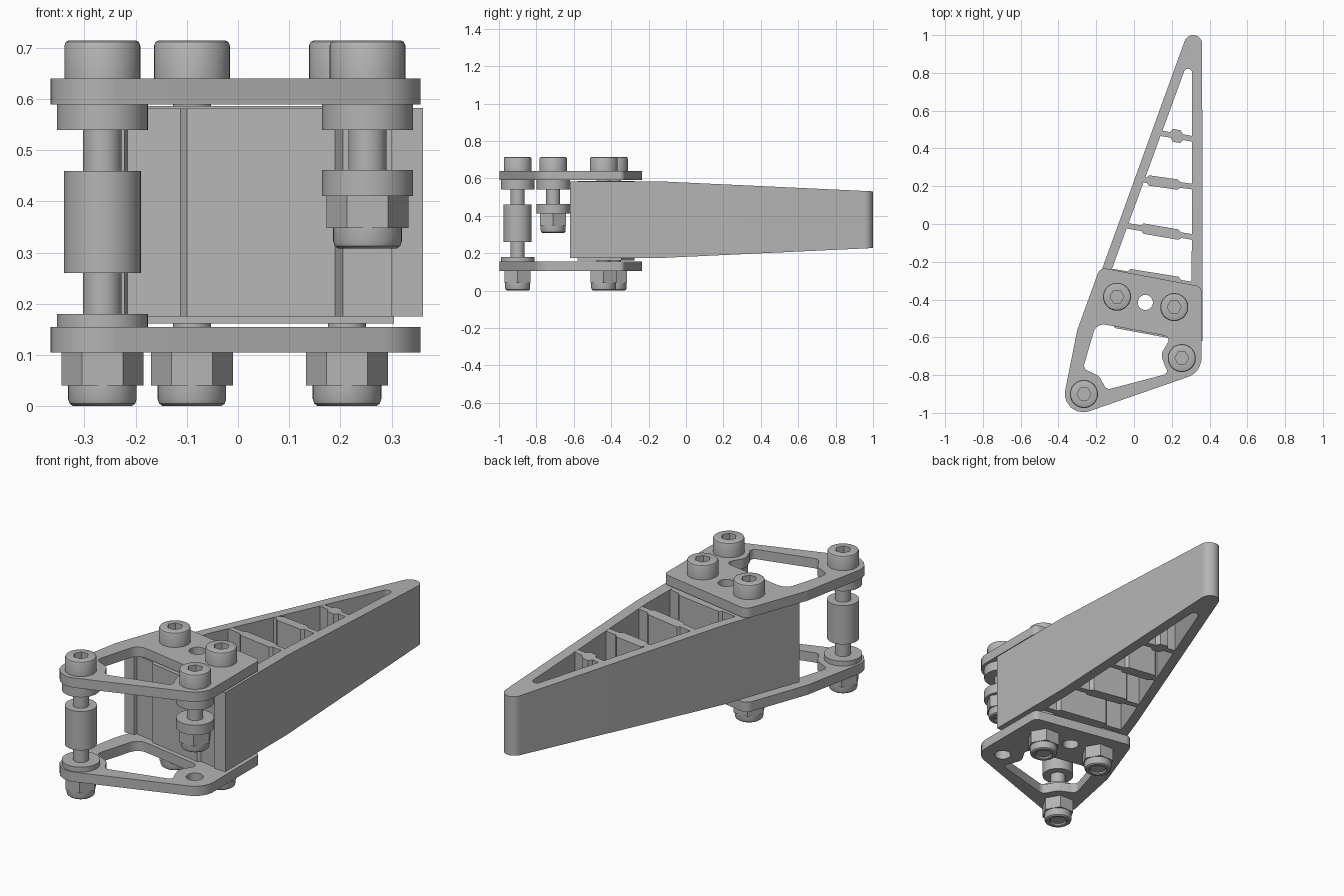
import bpy, bmesh, math
from mathutils import Vector

cube = bpy.data.objects.get("Cube")
if cube:
    bpy.data.objects.remove(cube, do_unlink=True)

GREY = (0.46, 0.46, 0.46, 1)
mat = bpy.data.materials.new("plain grey")
mat.use_nodes = True
mat.diffuse_color = GREY
mat.node_tree.nodes["Principled BSDF"].inputs["Base Color"].default_value = GREY


def finish(name, bm):
    """Turn a bmesh into a cleaned, smooth-by-angle object."""
    bmesh.ops.remove_doubles(bm, verts=bm.verts, dist=1e-5)
    bmesh.ops.recalc_face_normals(bm, faces=bm.faces)
    me = bpy.data.meshes.new(name)
    bm.to_mesh(me)
    bm.free()
    me.materials.clear()
    me.materials.append(mat)
    ob = bpy.data.objects.new(name, me)
    bpy.context.collection.objects.link(ob)
    bpy.ops.object.select_all(action='DESELECT')
    ob.select_set(True)
    bpy.context.view_layer.objects.active = ob
    bpy.ops.object.shade_smooth_by_angle(angle=math.radians(30))
    return ob


def rounded(corners, steps=8):
    """Polygon from (x, y, radius) corners, each replaced by an arc."""
    out = []
    for i, (x, y, r) in enumerate(corners):
        p = Vector((x, y))
        a = (Vector(corners[i - 1][:2]) - p).normalized()
        b = (Vector(corners[(i + 1) % len(corners)][:2]) - p).normalized()
        if r == 0:
            out.append((x, y))
            continue
        half = a.angle(b) / 2
        centre = p + (a + b).normalized() * (r / math.sin(half))
        s = p + a * (r / math.tan(half)) - centre
        e = p + b * (r / math.tan(half)) - centre
        for k in range(steps + 1):
            d = s.lerp(e, k / steps).normalized() * r
            out.append(tuple(centre + d))
    return out


def circle(x, y, r, n=32):
    return [(x + r * math.cos(2 * math.pi * k / n),
             y + r * math.sin(2 * math.pi * k / n)) for k in range(n)]


def taper(z, y):
    """Blade height shrinks towards the tip."""
    t = max(0, (y + 0.12) / 1.12)
    return 0.379 + (z - 0.379) * (1 - 0.257 * t)


def prism(name, loops, z0, z1, tapered=False):
    """Extrude an outline (first loop) with holes (other loops)."""
    cu = bpy.data.curves.new(name, 'CURVE')
    cu.dimensions = '2D'
    cu.fill_mode = 'BOTH'
    cu.extrude = (z1 - z0) / 2
    for loop in loops:
        sp = cu.splines.new('POLY')
        sp.points.add(len(loop) - 1)
        for pt, (x, y) in zip(sp.points, loop):
            pt.co = (x, y, 0, 1)
        sp.use_cyclic_u = True
    tmp = bpy.data.objects.new(name + "_profile", cu)
    bpy.context.collection.objects.link(tmp)
    dg = bpy.context.evaluated_depsgraph_get()
    me = bpy.data.meshes.new_from_object(tmp.evaluated_get(dg))
    bpy.data.objects.remove(tmp, do_unlink=True)
    bpy.data.curves.remove(cu)
    bm = bmesh.new()
    bm.from_mesh(me)
    bpy.data.meshes.remove(me)
    for v in bm.verts:
        v.co.z += (z0 + z1) / 2
        if tapered:
            v.co.z = taper(v.co.z, v.co.y)
    return finish(name, bm)


def lathe(name, x, y, rings, n=48):
    """Stack of rings (radius, z, is_hexagon) around a vertical axis."""
    bm = bmesh.new()
    prev = None
    for r, z, hexa in rings:
        ring = []
        for k in range(n):
            a = 2 * math.pi * k / n
            q = r
            if hexa:
                q = r * math.cos(math.pi / 6) / math.cos(a % (math.pi / 3) - math.pi / 6)
            ring.append(bm.verts.new((x + q * math.cos(a), y + q * math.sin(a), z)))
        if prev:
            for k in range(n):
                j = (k + 1) % n
                bm.faces.new((prev[k], prev[j], ring[j], ring[k]))
        prev = ring
    return finish(name, bm)


def cylinder(name, x, y, r, z0, z1):
    return lathe(name, x, y, [(0, z0, 0), (r, z0, 0), (r, z1, 0), (0, z1, 0)])


def bolt(name, x, y, nut_z):
    """Socket-head bolt through the top plate with a collared lock nut."""
    lathe(name + "_head", x, y, [
        (0, 0.64, 0), (0.074, 0.64, 0), (0.074, 0.705, 0), (0.071, 0.712, 0),
        (0.065, 0.715, 0), (0.037, 0.715, 1), (0.037, 0.675, 1), (0, 0.675, 0)])
    cylinder(name + "_shaft", x, y, 0.0375, nut_z + 0.01, 0.645)
    lathe(name + "_nut", x, y, [
        (0, nut_z + 0.105, 0), (0.08, nut_z + 0.105, 1), (0.08, nut_z + 0.04, 1),
        (0.067, nut_z + 0.04, 0), (0.067, nut_z + 0.014, 0), (0.064, nut_z + 0.005, 0),
        (0.057, nut_z, 0), (0.045, nut_z, 0), (0.041, nut_z + 0.004, 0),
        (0.041, nut_z + 0.02, 0)])


# Mounting plates
plate_outline = rounded([
    (-0.18, -0.23, 0.04), (0.357, -0.331, 0.03), (0.357, -0.785, 0.105),
    (-0.398, -1.047, 0.097), (-0.30, -0.56, 0.1)])
window = rounded([
    (-0.20, -0.525, 0.055), (-0.11, -0.54, 0), (0.195, -0.597, 0.025),
    (0.175, -0.635, 0.02), (0.142, -0.69, 0.05), (0.165, -0.755, 0.02),
    (0.188, -0.79, 0.022), (-0.145, -0.878, 0.03), (-0.185, -0.805, 0.04),
    (-0.27, -0.765, 0.03)])
centre_hole = circle(0.06, -0.415, 0.04)
prism("top_plate", [plate_outline, window, centre_hole], 0.59, 0.64)
prism("bottom_plate", [plate_outline, window, centre_hole,
                       circle(0.25, -0.71, 0.04)], 0.105, 0.155)

# Bolts and nuts
LEFT, RIGHT = (-0.265, -0.90), (0.253, -0.71)
bolt("front_long_bolt", *LEFT, 0)
bolt("front_short_bolt", *RIGHT, 0.308)
bolt("rear_bolt_a", -0.09, -0.385, 0)
bolt("rear_bolt_b", 0.213, -0.44, 0)

# Washers and spacer sleeve
cylinder("upper_washer_long", *LEFT, 0.089, 0.54, 0.59)
cylinder("spacer_sleeve", *LEFT, 0.075, 0.26, 0.46)
cylinder("lower_washer_long", *LEFT, 0.089, 0.155, 0.18)
cylinder("upper_washer_short", *RIGHT, 0.089, 0.54, 0.59)
cylinder("lower_washer_short", *RIGHT, 0.089, 0.411, 0.462)

# Blade walls, one U-shaped profile open at the front
Z0, Z1 = 0.175, 0.583
tip = [(0.313 + 0.048 * math.cos(a), 0.952 + 0.048 * math.sin(a))
       for a in (math.radians(d) for d in range(160, -1, -10))]
inner_tip = [(0.286 + 0.022 * math.cos(a), 0.80 + 0.022 * math.sin(a))
             for a in (math.radians(d) for d in range(0, 161, 20))]
blade = ([(-0.275, -0.53), (-0.126, -0.12)] + tip +
         [(0.362, -0.12), (0.362, -0.62), (0.30, -0.62), (0.306, -0.12)] +
         inner_tip + [(-0.074, -0.12), (-0.222, -0.53)])
prism("blade_walls", [blade], Z0, Z1, True)


# Cross ribs, thicker in the middle
def rib(name, x0, y0, x1, y1, b0, b1, thick):
    def side(s):
        pts = []
        for x, t in ((x0, .015), (b0 - .012, .015), (b0, thick / 2),
                     (b1, thick / 2), (b1 + .015, .015), (x1, .015)):
            pts.append((x, y0 + (y1 - y0) * (x - x0) / (x1 - x0) + s * t))
        return pts
    prism(name, [side(1) + side(-1)[::-1]], Z0, Z1 - 0.001, True)


rib("rib_1", 0.13, 0.483, 0.315, 0.45, 0.205, 0.245, 0.068)
rib("rib_2", 0.045, 0.235, 0.315, 0.197, 0.08, 0.23, 0.055)
rib("rib_3", -0.045, -0.008, 0.315, -0.07, 0.05, 0.235, 0.055)
rib("rib_4", -0.13, -0.25, 0.315, -0.322, -0.02, 0.235, 0.06)
rib("rib_5", -0.23, -0.497, 0.315, -0.598, -0.10, 0.19, 0.06)

# Clamping block between the two front ribs
prism("clamp_block", [[(-0.14, -0.275), (0.305, -0.345), (0.305, -0.58), (-0.205, -0.485)],
                      centre_hole], 0.162, 0.587)
